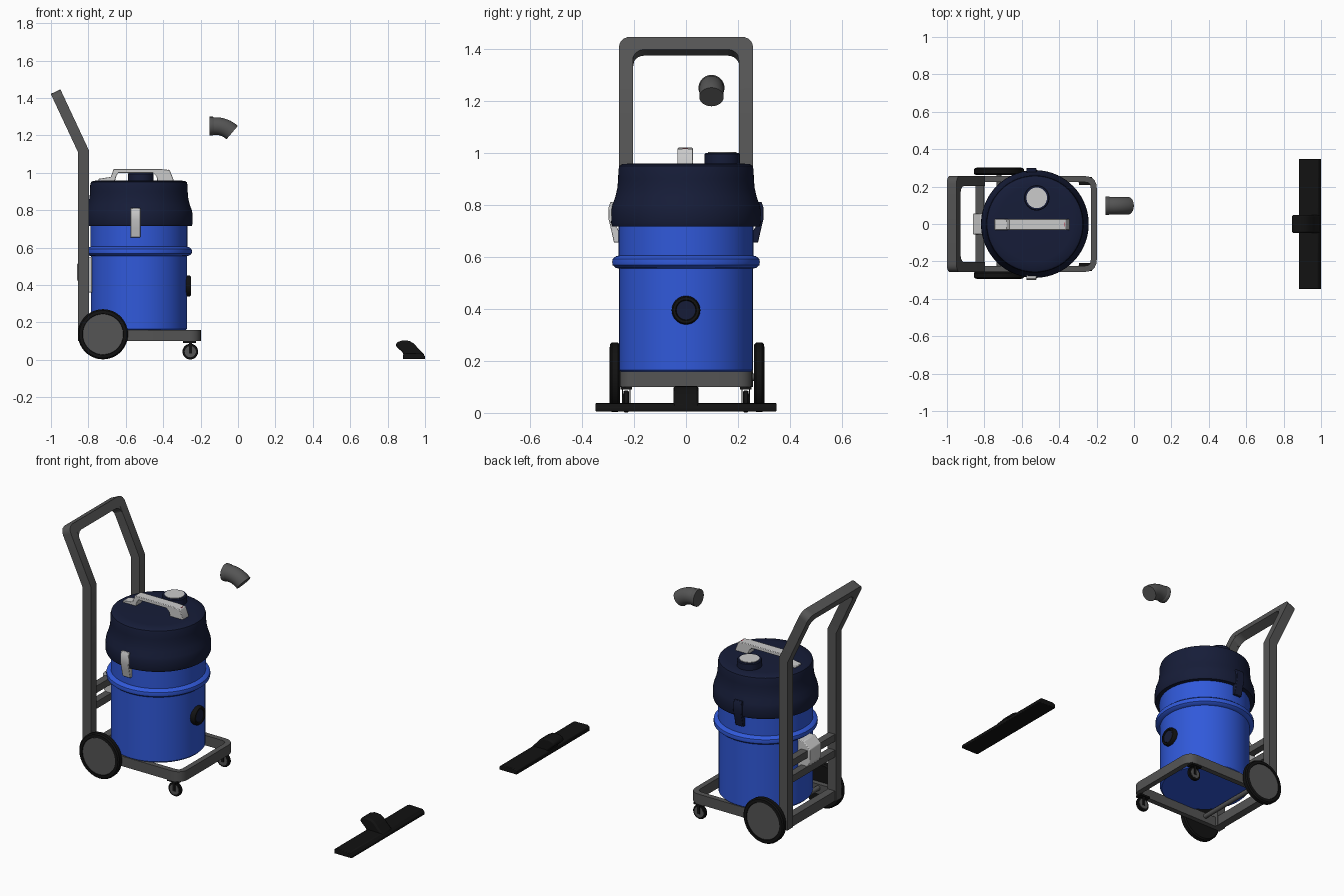
import bpy, bmesh, math
from mathutils import Vector as V

if "Cube" in bpy.data.objects:
    bpy.data.objects.remove(bpy.data.objects["Cube"])


def material(name, r, g, b):
    m = bpy.data.materials.new(name)
    m.diffuse_color = (r, g, b, 1)
    m.use_nodes = True
    m.node_tree.nodes["Principled BSDF"].inputs["Base Color"].default_value = m.diffuse_color
    return m


BLUE = material("blue", .03, .1, .7)
NAVY = material("navy", .008, .012, .04)
BLACK = material("black", .006, .006, .006)
GREY = material("dark_grey", .09, .09, .09)
LIGHT = material("light_grey", .55, .55, .53)
RED = material("red", .5, .01, .03)
DRUM = V((-.53, 0, 0))


def loft(name, rings, mat, bevel=0, angle=35):
    """Skin a list of equal-length rings and cap both ends."""
    bm = bmesh.new()
    vs = [[bm.verts.new(p) for p in r] for r in rings]
    n = len(vs[0])
    for a, b in zip(vs, vs[1:]):
        for i in range(n):
            bm.faces.new((a[i], a[(i + 1) % n], b[(i + 1) % n], b[i]))
    bm.faces.new(vs[0])
    bm.faces.new(vs[-1])
    bmesh.ops.recalc_face_normals(bm, faces=bm.faces)
    me = bpy.data.meshes.new(name)
    bm.to_mesh(me)
    bm.free()
    me.shade_smooth()
    me.set_sharp_from_angle(angle=math.radians(angle))
    me.materials.append(mat)
    ob = bpy.data.objects.new(name, me)
    bpy.context.scene.collection.objects.link(ob)
    if bevel:
        mod = ob.modifiers.new("bevel", "BEVEL")
        mod.width, mod.segments = bevel, 2
    return ob


def lathe(name, profile, centre, axis, mat, n=48):
    """Revolve (radius, height) pairs about an axis through centre."""
    u, v, w = {"z": ((1, 0, 0), (0, 1, 0), (0, 0, 1)), "x": ((0, 1, 0), (0, 0, 1), (1, 0, 0)),
               "y": ((0, 0, 1), (1, 0, 0), (0, 1, 0))}[axis]
    u, v, w, c = V(u), V(v), V(w), V(centre)
    t = [2 * math.pi * i / n for i in range(n)]
    return loft(name, [[c + w * h + u * r * math.cos(a) + v * r * math.sin(a) for a in t]
                       for r, h in profile], mat)


def prism(name, pts, lo, hi, place, mat, bevel=0):
    """Extrude a 2D outline from lo to hi; place maps (a, b, c) to space."""
    return loft(name, [[place(a, b, c) for a, b in pts] for c in (lo, hi)], mat, bevel)


def xz(a, b, c):
    return V((a, c, b))


def yz(a, b, c):
    return V((c, a, b))


def box(name, lo, hi, mat, bevel=0):
    pts = [(lo[0], lo[2]), (hi[0], lo[2]), (hi[0], hi[2]), (lo[0], hi[2])]
    return prism(name, pts, lo[1], hi[1], xz, mat, bevel)


def fillet(path, n=5):
    """Round path corners; each entry is (point, radius)."""
    out = []
    for i, (p, r) in enumerate(path):
        p = V(p)
        if not r:
            out.append(p)
            continue
        a = p + (V(path[i - 1][0]) - p).normalized() * r
        b = p + (V(path[i + 1][0]) - p).normalized() * r
        for k in range(n + 1):
            t = k / n
            out.append(a * (1 - t) ** 2 + p * 2 * t * (1 - t) + b * t * t)
    return out


def sweep(name, path, section, u, mat):
    """Carry a section along a path with true mitred joints."""
    d = (path[1] - path[0]).normalized()
    u = V(u)
    v = d.cross(u)
    rings = [[path[0] + u * a + v * b for a, b in section]]
    for i in range(1, len(path)):
        d = (path[i] - path[i - 1]).normalized()
        nrm = d + (path[i + 1] - path[i]).normalized() if i + 1 < len(path) else d
        rings.append([q + d * ((path[i] - q).dot(nrm) / d.dot(nrm)) for q in rings[-1]])
    return loft(name, rings, mat)


def rect(a, b):
    return [(-a, -b), (a, -b), (a, b), (-a, b)]


# Drum with rolled bead, and domed motor lid
lathe("drum", [(.247, .155), (.257, .165), (.257, .555), (.27, .558), (.282, .568), (.284, .58),
               (.282, .592), (.27, .602), (.259, .605), (.259, .73)], DRUM, "z", BLUE, 72)
lathe("lid", [(.25, .717), (.283, .717), (.288, .73), (.287, .78), (.283, .8), (.272, .83),
              (.264, .865), (.261, .9), (.26, .935), (.256, .95), (.245, .957), (.2, .96)],
      DRUM, "z", NAVY, 72)
lathe("lid_port", [(.068, .95), (.068, .995), (.064, 1.0)], (-.52, .14, 0), "z", NAVY)
lathe("lid_port_cap", [(.055, .99), (.055, 1.003)], (-.52, .14, 0), "z", LIGHT)

# Hose inlet on the drum
lathe("hose_inlet", [(.055, -.285), (.055, -.258), (.05, -.25), (.04, -.25), (.037, -.258)],
      (0, 0, .395), "x", BLACK)
lathe("inlet_core", [(.036, -.27), (.036, -.254)], (0, 0, .395), "x", NAVY)

# Lid carry handle with switch
prism("lid_handle", [(-.745, .95), (-.745, .968), (-.68, .978), (-.665, 1.02), (-.41, 1.02),
                     (-.365, 1.015), (-.345, .965), (-.345, .95), (-.43, .95), (-.435, .98),
                     (-.455, 1.0), (-.64, 1.0), (-.65, .985), (-.66, .95)],
      -.032, .026, xz, LIGHT, .003)
prism("power_switch", [(-.39, 1.012), (-.372, 1.017), (-.364, 1.01), (-.356, .978), (-.38, .978)],
      -.013, .007, xz, RED)

# Side latches
latch = [(.275, .81), (.29, .812), (.298, .79), (.299, .75), (.287, .7), (.277, .655),
         (.258, .655), (.258, .7), (.27, .72)]
for s, mat in ((-1, LIGHT), (1, NAVY)):
    prism("latch", [(s * a, b) for a, b in latch], -.575, -.522, yz, mat, .003)

# Push handle: posts, bend and top bar in one sweep, with corner gussets
bend, top = V((-.826, 0, 1.115)), V((-.964, 0, 1.41))
Y = .231
half = [((-.826, -Y, .1), 0), ((bend.x, -Y, bend.z), 0), ((top.x, -Y, top.z), .018)]
other = [((p[0], -p[1], p[2]), r) for p, r in reversed(half)]
sweep("push_handle", fillet(half + other), rect(.0285, .0265), (1, 0, 0), GREY)
up = (top - bend).normalized()
out = V((up.z, 0, -up.x))
R = .045
for s in (-1, 1):
    arc = [(s * (Y - .028), .0), (s * (Y - .028), -R - .0)]
    arc += [(s * (Y - .026 - R + R * math.cos(t)), -R + R * math.sin(t))
            for t in (i * math.pi / 12 for i in range(7))]
    prism("handle_gusset", arc, -.028, .028,
          lambda a, b, c: top - up * .0265 + up * b + V((0, a, 0)) + out * c, GREY)

# Rear cross bars and cord bracket
for z in (.385, .48):
    box("cross_bar", (-.848, -.21, z - .021), (-.805, .21, z + .021), GREY)
box("rear_rail", (-.848, -.21, .1), (-.8, .21, .16), GREY)
prism("rear_bracket", [(-.78, .36), (-.82, .36), (-.862, .43), (-.862, .51), (-.82, .55), (-.78, .55)],
      -.055, .055, xz, LIGHT, .004)

# Trolley base
base = [((-.82, -.24, .13), 0), ((-.215, -.24, .13), .05), ((-.215, .24, .13), .05),
        ((-.82, .24, .13), 0)]
sweep("base_frame", fillet(base), rect(.03, .016), (0, 0, 1), GREY)

# Rear wheels on an axle
lathe("axle", [(.014, -.27), (.014, .27)], (-.722, 0, .137), "y", GREY, 24)
for s, y0 in ((-1, .254), (1, .262)):
    c = (-.722, 0, .137)
    lathe("wheel_tyre", [(.125, s * y0), (.133, s * (y0 + .007)), (.134, s * (y0 + .031)),
                         (.127, s * (y0 + .038)), (.11, s * (y0 + .04)),
                         (.108, s * (y0 + .034))], c, "y", BLACK, 64)
    lathe("wheel_hub", [(.108, s * (y0 + .01)), (.108, s * (y0 + .036))], c, "y", GREY, 64)

# Front casters
for s in (-1, 1):
    y = s * .23
    c = (-.255, y, .044)
    lathe("caster_tyre", [(.039, -.01), (.042, -.006), (.042, .006), (.039, .01)], c, "y", BLACK, 32)
    lathe("caster_hub", [(.03, -.0115), (.03, .0115)], c, "y", GREY, 32)
    box("caster_plate", (-.295, y - .022, .09), (-.225, y + .022, .101), BLACK)
    for k in (-1, 1):
        box("caster_fork", (-.263, y + k * .014 - .002, .035), (-.247, y + k * .014 + .002, .092), BLACK)

# Wand elbow
elbow = [V((-.15, .098, 1.25))] + [
    V((-.12 + .13 * math.sin(t), .098, 1.25 - .13 * (1 - math.cos(t))))
    for t in (math.radians(43) * i / 8 for i in range(9))]
ring = [(.047 * math.cos(t), .047 * math.sin(t)) for t in (i * math.pi / 20 for i in range(40))]
sweep("hose_elbow", elbow, ring, (0, 1, 0), GREY)
lathe("elbow_collar", [(.05, -.152), (.05, -.135), (.047, -.13)], (0, .098, 1.25), "x", GREY, 40)

# Floor nozzle: wide head with a curved neck
prism("nozzle_head", [(.882, .005), (1.0, .005), (1.0, .02), (.985, .036), (.9, .038), (.882, .03)],
      -.348, .348, xz, BLACK, .004)
prism("nozzle_neck", [(.842, .075), (.85, .095), (.88, .104), (.915, .102), (.94, .088),
                      (.96, .065), (.995, .03), (.995, .012), (.89, .012), (.88, .04)],
      -.048, .048, xz, BLACK, .015)
